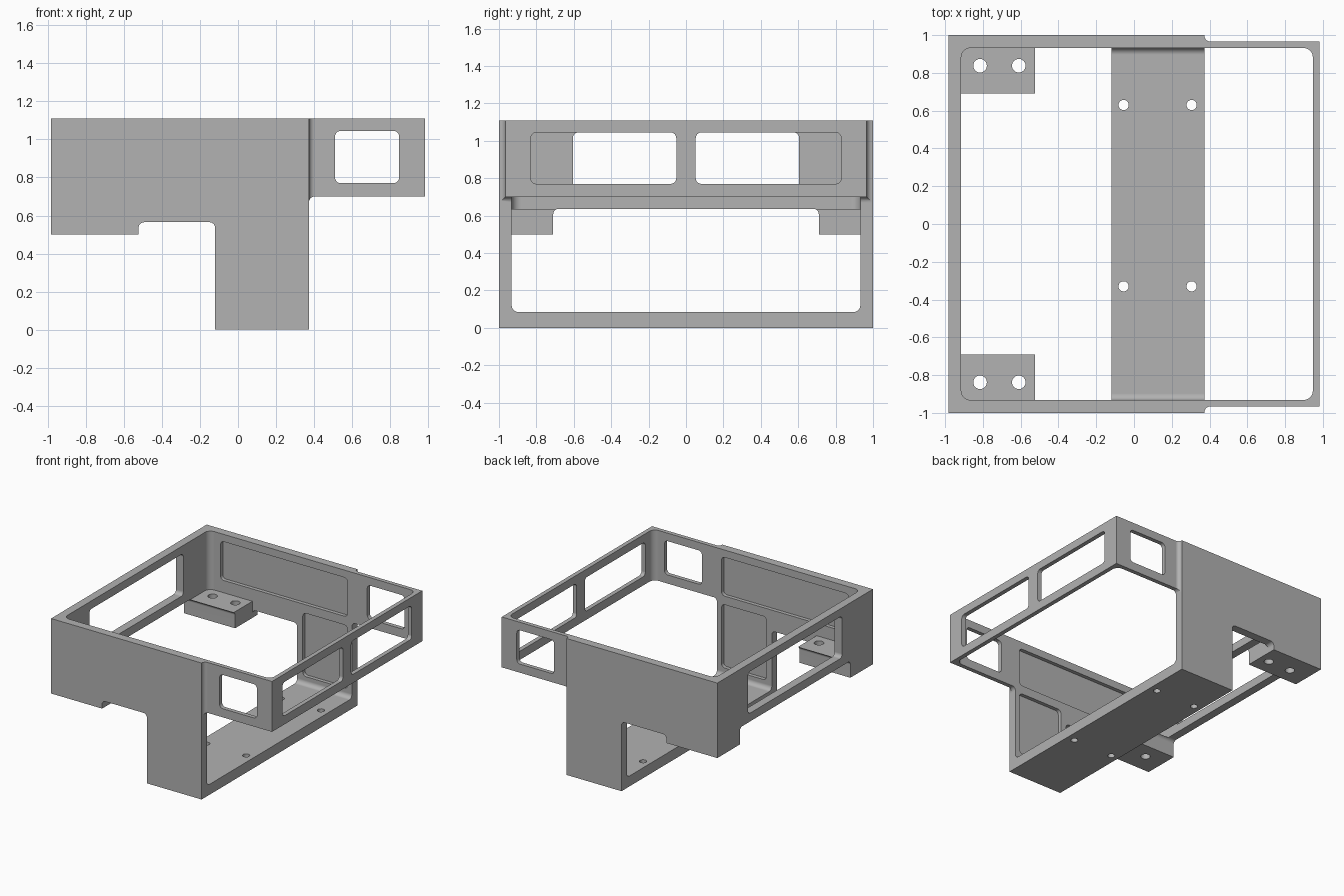
import bpy, bmesh, math
from mathutils import Vector

if "Cube" in bpy.data.objects:
    bpy.data.objects.remove(bpy.data.objects["Cube"])

grey = bpy.data.materials.new("plain grey")
grey.diffuse_color = (0.445, 0.445, 0.445, 1)
grey.use_nodes = True
grey.node_tree.nodes["Principled BSDF"].inputs["Base Color"].default_value = grey.diffuse_color


def rounded(pts, seg=6):
    """Outline from (a, b[, radius]) right-angled corners, with arcs at the radii."""
    out = []
    for i, p in enumerate(pts):
        v = Vector(p[:2])
        if len(p) < 3:
            out.append(v)
            continue
        d1 = (Vector(pts[i - 1][:2]) - v).normalized()
        d2 = (Vector(pts[(i + 1) % len(pts)][:2]) - v).normalized()
        r = p[2]
        c = v + r * (d1 + d2)
        for k in range(seg + 1):
            t = math.pi / 2 * k / seg
            out.append(c - r * (d2 * math.cos(t) + d1 * math.sin(t)))
    return out


def rect(a0, a1, b0, b1, r=0.03):
    return rounded([(a0, b0, r), (a1, b0, r), (a1, b1, r), (a0, b1, r)])


def circle(a, b, r, n=24):
    return [Vector((a + r * math.cos(2 * math.pi * k / n),
                    b + r * math.sin(2 * math.pi * k / n))) for k in range(n)]


def prism(name, outline, axis, h0, h1):
    """Extrude an outline along an axis from h0 to h1."""
    place = {'x': lambda a, b, h: (h, a, b),
             'y': lambda a, b, h: (a, h, b),
             'z': lambda a, b, h: (a, b, h)}[axis]
    bm = bmesh.new()
    lo = [bm.verts.new(place(p.x, p.y, h0)) for p in outline]
    hi = [bm.verts.new(place(p.x, p.y, h1)) for p in outline]
    n = len(lo)
    bm.faces.new(lo)
    bm.faces.new(hi)
    for i in range(n):
        j = (i + 1) % n
        bm.faces.new((lo[i], lo[j], hi[j], hi[i]))
    bmesh.ops.recalc_face_normals(bm, faces=bm.faces)
    me = bpy.data.meshes.new(name)
    bm.to_mesh(me)
    bm.free()
    ob = bpy.data.objects.new(name, me)
    bpy.context.collection.objects.link(ob)
    return ob


# Solid side silhouette, full width
frame = prism("bracket_frame", rounded([
    (-0.982, 0.5), (-0.523, 0.5), (-0.523, 0.565, 0.03), (-0.12, 0.565, 0.03),
    (-0.12, 0), (0.373, 0), (0.373, 0.7, 0.03), (0.982, 0.7),
    (0.982, 1.11), (-0.982, 1.11)]), 'y', -1, 1)

IN = 0.932   # inner face of the side walls
cutters = [
    # main cavity, lower channel, gap between the mounting blocks
    prism("cavity", rect(-0.915, 0.947, -IN, IN, 0.05), 'z', 0.635, 1.3),
    prism("channel", rect(-IN, IN, 0.085, 0.9, 0.035), 'x', -0.523, 0.5),
    prism("block_gap", rect(-0.71, 0.71, 0.3, 0.637), 'x', -1.2, -0.4),
    # side windows and shallow pockets inside the side walls
    prism("side_window", rect(0.51, 0.847, 0.77, 1.045), 'y', -1.2, 1.2),
    prism("upper_pocket", rect(-0.81, 0.333, 0.735, 1.05), 'y', -0.962, 0.962),
    prism("lower_pocket", rect(-0.07, 0.333, 0.15, 0.665), 'y', -0.962, 0.962),
    # large window in the end wall
    prism("end_window", rect(-0.605, 0.605, 0.705, 1.045), 'x', -1.2, -0.8),
]
for s in (-1, 1):
    # thinner outer skin past the step
    cutters.append(prism("step", rounded([
        (0.373, s * 0.966, 0.03), (1.2, s * 0.966), (1.2, s * 1.2), (0.373, s * 1.2)]),
        'z', 0.5, 1.3))
    # paired windows in the thin end wall
    y0, y1 = sorted((s * 0.052, s * 0.83))
    cutters.append(prism("thin_window", rect(y0, y1, 0.77, 1.045), 'x', 0.8, 1.2))
    # block screw holes
    for x in (-0.815, -0.61):
        cutters.append(prism("block_hole", circle(x, s * 0.838, 0.036), 'z', 0.4, 0.7))
# floor plate screw holes
for x in (-0.055, 0.305):
    for y in (0.63, -0.33):
        cutters.append(prism("plate_hole", circle(x, y, 0.027), 'z', -0.1, 0.2))

for c in cutters:
    c.hide_render = True
    m = frame.modifiers.new(c.name, 'BOOLEAN')
    m.operation = 'DIFFERENCE'
    m.solver = 'EXACT'
    m.object = c

# Bake the cuts and drop the cutters
bpy.context.view_layer.update()
dg = bpy.context.evaluated_depsgraph_get()
mesh = bpy.data.meshes.new_from_object(frame.evaluated_get(dg))
frame.modifiers.clear()
frame.data = mesh
for c in cutters:
    bpy.data.objects.remove(c)
mesh.materials.clear()
mesh.materials.append(grey)

# Smooth fillets, crisp edges
bpy.context.view_layer.objects.active = frame
frame.select_set(True)
bpy.ops.object.shade_smooth_by_angle()
wn = frame.modifiers.new("even_shading", 'WEIGHTED_NORMAL')
wn.keep_sharp = True
